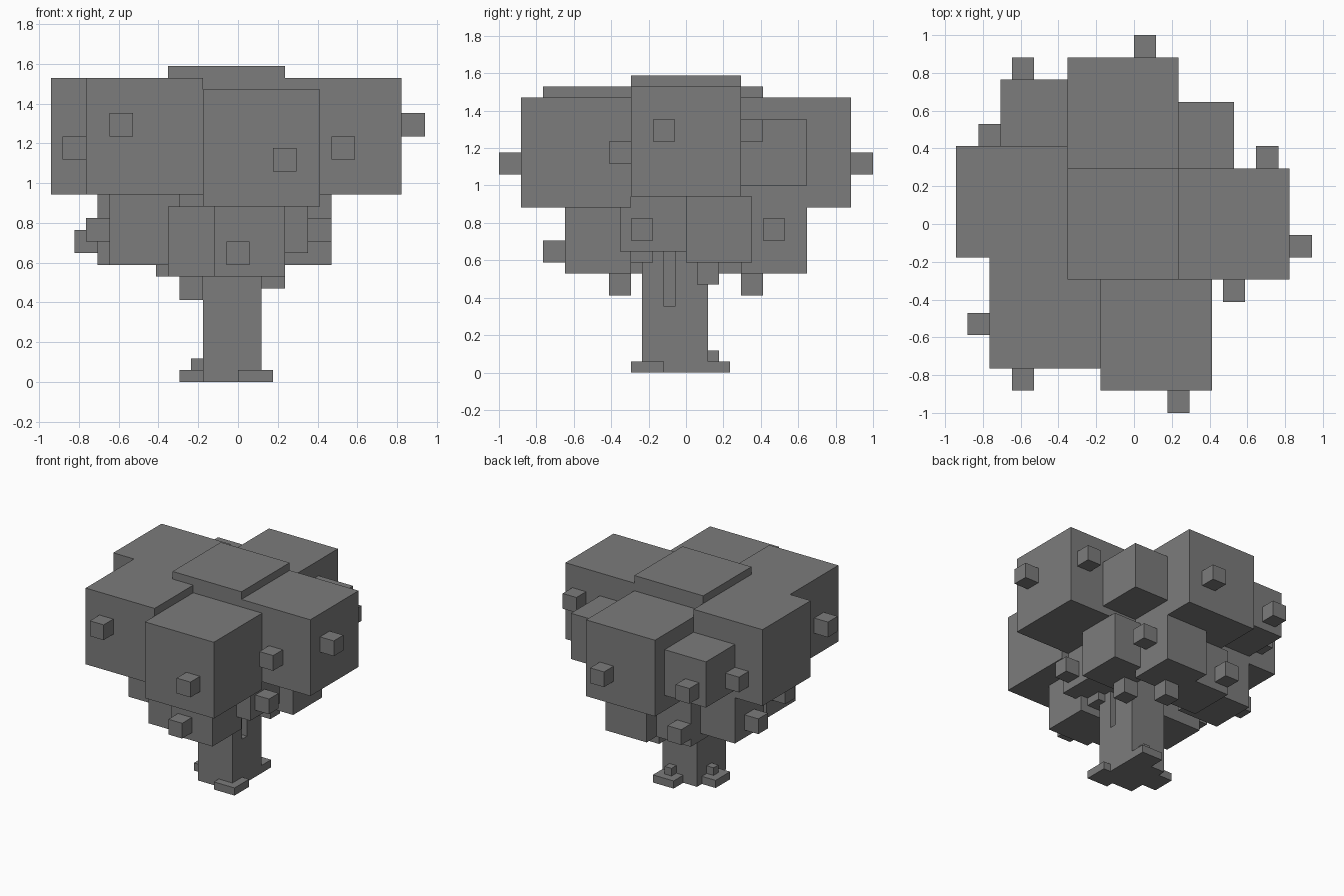
import bpy
import bmesh
from mathutils import Matrix, Vector

default_cube = bpy.data.objects.get("Cube")
if default_cube:
    bpy.data.objects.remove(default_cube, do_unlink=True)

UNIT = 1 / 17  # one block step of the model

grey = bpy.data.materials.new("plain_grey")
grey.use_nodes = True
colour = (0.2, 0.2, 0.2, 1.0)
grey.diffuse_color = colour
for node in grey.node_tree.nodes:
    if node.type == "BSDF_PRINCIPLED":
        node.inputs["Base Color"].default_value = colour
        node.inputs["Roughness"].default_value = 0.9


def add_box(name, corner, size):
    """Box from its lowest corner and its size, both in block steps."""
    corner, size = Vector(corner), Vector(size)
    bm = bmesh.new()
    bmesh.ops.create_cube(bm, size=1)
    place = Matrix.Translation((corner + size / 2) * UNIT)
    bm.transform(place @ Matrix.Diagonal(size * UNIT).to_4x4())
    mesh = bpy.data.meshes.new(name)
    bm.to_mesh(mesh)
    bm.free()
    mesh.materials.append(grey)
    obj = bpy.data.objects.new(name, mesh)
    bpy.context.collection.objects.link(obj)
    return obj


def add_cubes(names_and_corners, edge, suffix):
    for name, corner in names_and_corners.items():
        add_box(name + suffix, corner, (edge, edge, edge))


# Trunk with a narrow upright groove on one side
trunk = add_box("trunk", (-3, -4, 0), (5, 6, 16))
cutter = add_box("groove_cutter", (1, -2, 6), (2, 1, 7))
cutter.hide_render = True
cut = trunk.modifiers.new("groove", "BOOLEAN")
cut.operation = "DIFFERENCE"
cut.solver = "EXACT"
cut.object = cutter
bpy.context.view_layer.objects.active = trunk
bpy.ops.object.modifier_apply(modifier=cut.name)
bpy.data.objects.remove(cutter, do_unlink=True)

# Flat roots with small knobs
for name, corner in {
    "front": (0, -5, 0),
    "back": (-1, 1, 0),
    "right": (-5, -2, 0),
}.items():
    add_box(name + "_root", corner, (3, 3, 1))
add_cubes({"back": (0, 2, 1), "right": (-4, -1, 1)}, 1, "_root_knob")

# Large upper foliage
add_cubes({
    "top": (-6, -5, 17),
    "right": (-16, -3, 16),
    "front_right": (-13, -13, 16),
    "front": (-3, -15, 15),
    "left": (4, -5, 16),
    "back": (-6, 5, 15),
}, 10, "_foliage")

# Smaller foliage in the upper corners and around the trunk
add_cubes({
    "upper_back_left": (3, 5, 17),
    "upper_back_right": (-12, 7, 17),
    "lower_front": (-2, -11, 9),
    "lower_front_right": (-6, -10, 9),
    "lower_right": (-11, -7, 10),
    "lower_back_right": (-12, 1, 10),
    "lower_back_inner": (-7, 3, 9),
    "lower_back": (-2, 5, 9),
    "lower_back_left": (2, 0, 10),
    "lower_left": (0, -6, 11),
}, 6, "_foliage")

# Leaf tufts on the upper foliage
add_cubes({
    "front_right": (-11, -15, 21),
    "right": (-15, -10, 19),
    "front": (3, -17, 18),
    "front_left": (8, -7, 19),
    "left": (14, -3, 21),
    "left_back": (11, 5, 21),
    "back": (0, 15, 18),
    "back_right": (-11, 13, 18),
    "right_back": (-14, 7, 18),
}, 2, "_upper_tuft")

# Leaf tufts on and under the lower foliage
add_cubes({
    "front": (-1, -13, 10),
    "right": (-13, -4, 12),
    "right_back": (-14, 3, 11),
    "back": (-7, 9, 10),
    "left_back": (4, 7, 12),
    "left": (6, -5, 12),
    "inner": (1, -5, 10),
    "hanging_front": (-5, -7, 7),
    "hanging_back": (-1, 5, 7),
    "hanging_left": (2, 1, 8),
}, 2, "_lower_tuft")
